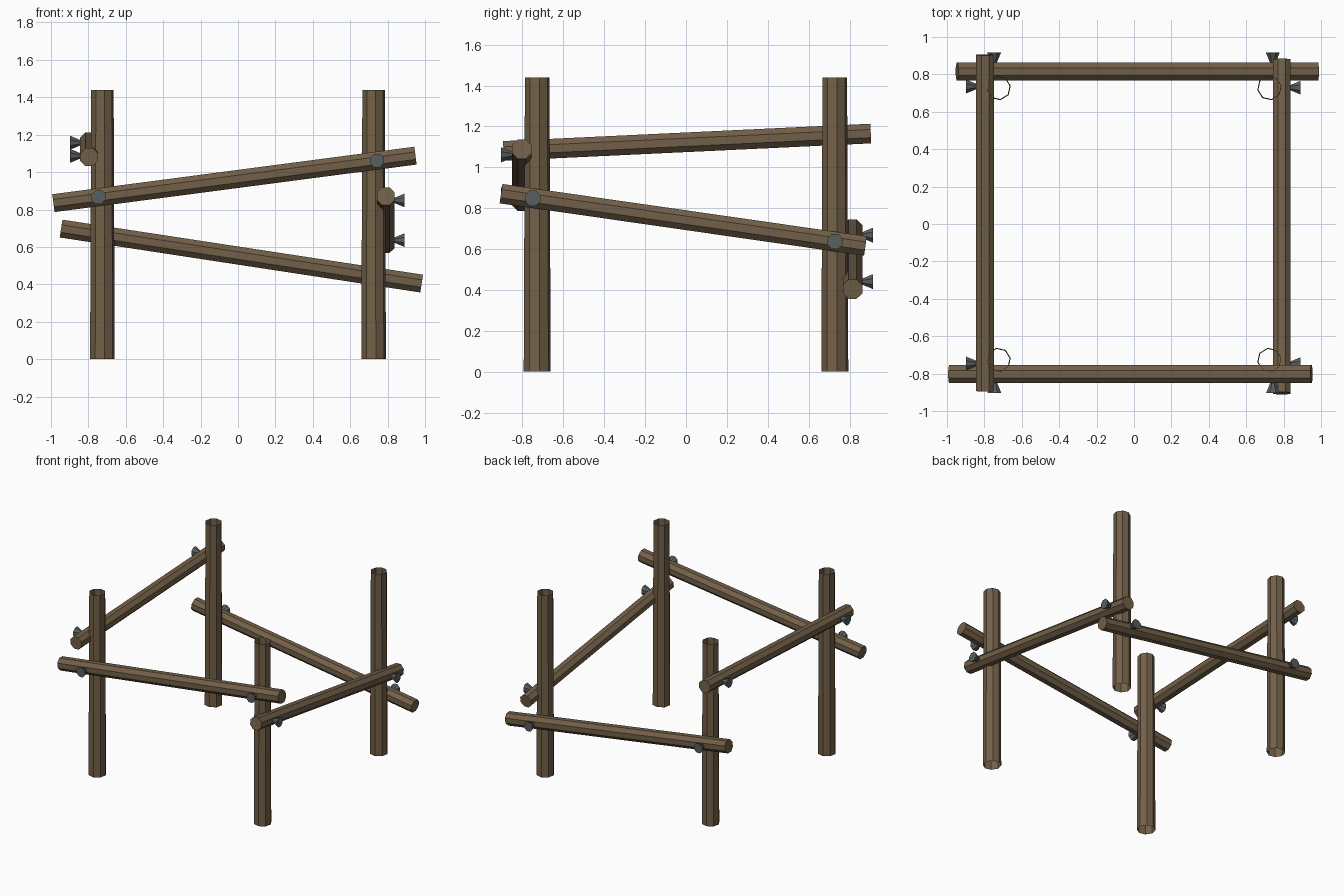
import bpy, bmesh, math
from mathutils import Vector, Matrix

if "Cube" in bpy.data.objects:
    bpy.data.objects.remove(bpy.data.objects["Cube"])


def material(name, rgb):
    m = bpy.data.materials.new(name)
    m.diffuse_color = (*rgb, 1)
    m.use_nodes = True
    m.node_tree.nodes["Principled BSDF"].inputs["Base Color"].default_value = m.diffuse_color
    return m


WOOD = material("weathered_wood", (0.17, 0.118, 0.066))
METAL = material("grey_metal", (0.098, 0.112, 0.112))


def rod(name, a, b, r1, r2, mat, sides=8, caps=True, roll=0.0):
    """Straight flat-sided bar or cone from point a to point b."""
    a, b = Vector(a), Vector(b)
    d = b - a
    bm = bmesh.new()
    bmesh.ops.create_cone(bm, cap_ends=caps, segments=sides,
                          radius1=r1, radius2=r2, depth=d.length)
    rot = d.to_track_quat('Z', 'Y').to_matrix().to_4x4()
    bm.transform(Matrix.Translation((a + b) / 2) @ rot @ Matrix.Rotation(roll, 4, 'Z'))
    me = bpy.data.meshes.new(name)
    bm.to_mesh(me)
    bm.free()
    me.materials.append(mat)
    ob = bpy.data.objects.new(name, me)
    bpy.context.collection.objects.link(ob)
    return ob


# four slightly tapered posts, open at both ends
for sx, side in ((-1, "left"), (1, "right")):
    for sy, end in ((-1, "front"), (1, "back")):
        x, y = 0.725 * sx, 0.728 * sy
        rod(f"{end}_{side}_post", (x, y, 0), (x, y, 1.44), 0.067, 0.061,
            WOOD, caps=False, roll=math.radians(10))

# sloping rails: start, end, outward direction, bolt positions along the rail
rails = {
    "front_rail": ((-0.987, -0.803, 0.834), (0.949, -0.803, 1.088), (0, -1, 0), (-0.746, 0.743)),
    "back_rail": ((-0.946, 0.815, 0.698), (0.982, 0.815, 0.404), (0, 1, 0), (-0.748, 0.742)),
    "right_rail": ((0.79, -0.905, 0.871), (0.79, 0.878, 0.615), (1, 0, 0), (-0.749, 0.729)),
    "left_rail": ((-0.796, -0.893, 1.08), (-0.796, 0.904, 1.165), (-1, 0, 0), (-0.746, 0.735)),
}
for name, (a, b, out, bolts) in rails.items():
    rod(name, a, b, 0.052, 0.052, WOOD, roll=math.radians(22.5))
    a, b, out = Vector(a), Vector(b), Vector(out)
    axis = 0 if out.y else 1
    # flared bolts driven through the outer face of the rail
    for i, p in enumerate(bolts):
        c = a.lerp(b, (p - a[axis]) / (b[axis] - a[axis]))
        rod(f"{name}_bolt_{i + 1}", c + out * 0.03, c + out * 0.101,
            0.008, 0.04, METAL, roll=math.radians(22.5))
